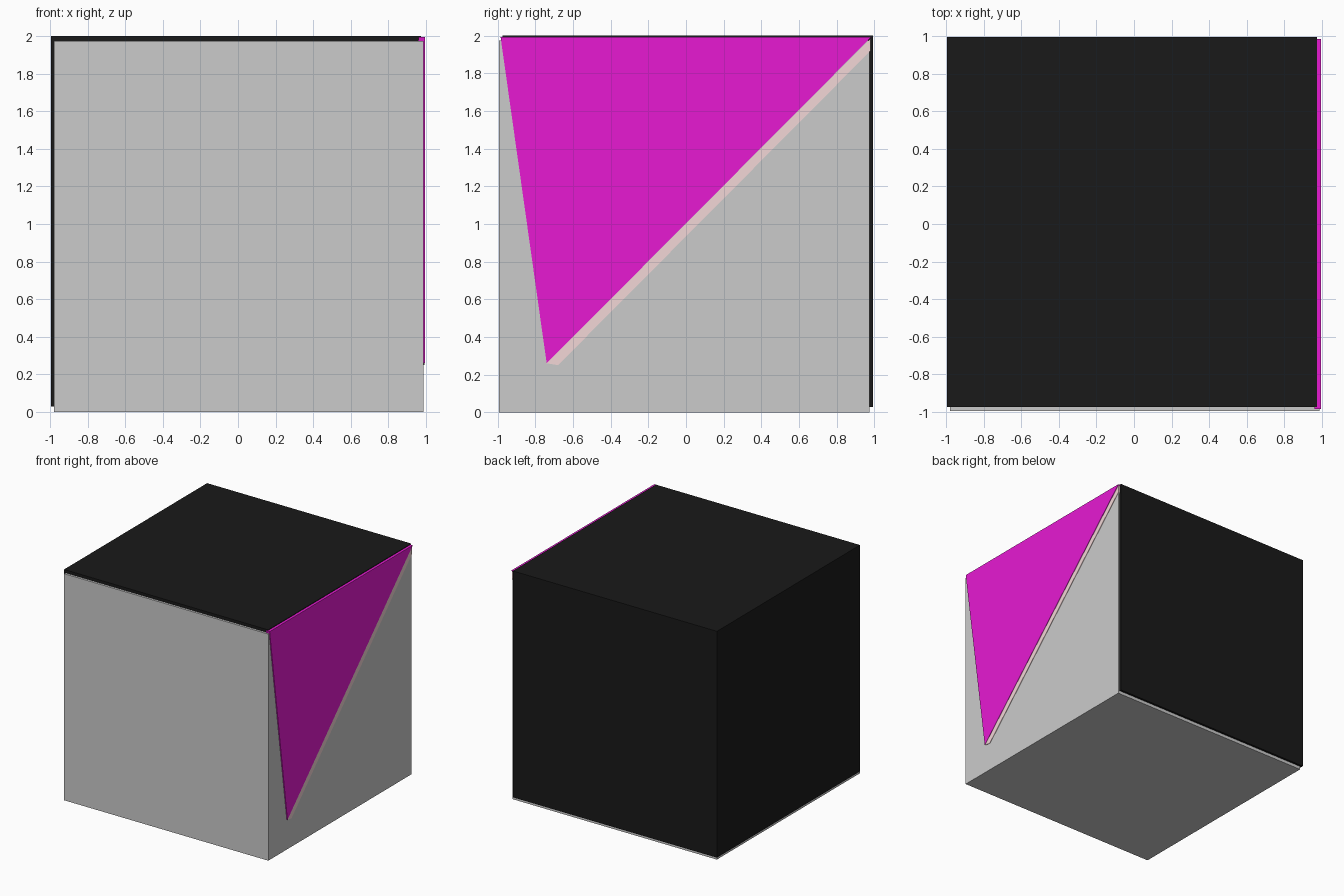
import bpy, bmesh
from mathutils import Vector

if "Cube" in bpy.data.objects:
    bpy.data.objects.remove(bpy.data.objects["Cube"])


def paint(obj, name, rgb):
    mat = bpy.data.materials.new(name)
    mat.diffuse_color = (*rgb, 1)
    mat.use_nodes = True
    mat.node_tree.nodes["Principled BSDF"].inputs["Base Color"].default_value = mat.diffuse_color
    obj.data.materials.append(mat)


def box(name, lo, hi):
    lo, hi = Vector(lo), Vector(hi)
    bpy.ops.mesh.primitive_cube_add(size=1, location=(lo + hi) / 2)
    obj = bpy.context.object
    obj.name = name
    obj.scale = hi - lo
    return obj


def side_plate(name, profile, x0, x1):
    # extrude a (y, z) outline along x
    bm = bmesh.new()
    face = bm.faces.new([bm.verts.new((x0, y, z)) for y, z in profile])
    out = bmesh.ops.extrude_face_region(bm, geom=[face])
    verts = [v for v in out["geom"] if isinstance(v, bmesh.types.BMVert)]
    bmesh.ops.translate(bm, verts=verts, vec=(x1 - x0, 0, 0))
    bmesh.ops.recalc_face_normals(bm, faces=bm.faces)
    mesh = bpy.data.meshes.new(name)
    bm.to_mesh(mesh)
    bm.free()
    obj = bpy.data.objects.new(name, mesh)
    bpy.context.collection.objects.link(obj)
    return obj


# Two equal blocks, offset diagonally: grey shows front/right/bottom, black the rest
box("grey_block", (-0.98, -0.994, 0), (0.988, 0.975, 1.974))
black = box("black_block", (-0.994, -0.975, 0.028), (0.973, 0.994, 2.0))
paint(black, "black", (0.01, 0.01, 0.01))

# Triangular panel on the right side
panel = side_plate("triangle_panel",
                   [(-0.985, 1.994), (0.985, 1.994), (-0.74, 0.26)], 0.96, 0.995)
paint(panel, "magenta", (0.8, 0.01, 0.65))

# Pale strip under the panel's sloping edge
strip = side_plate("edge_strip",
                   [(0.98, 1.985), (-0.74, 0.26), (-0.68, 0.25), (0.98, 1.92)], 0.96, 0.992)
paint(strip, "pale_pink", (0.9, 0.68, 0.68))
